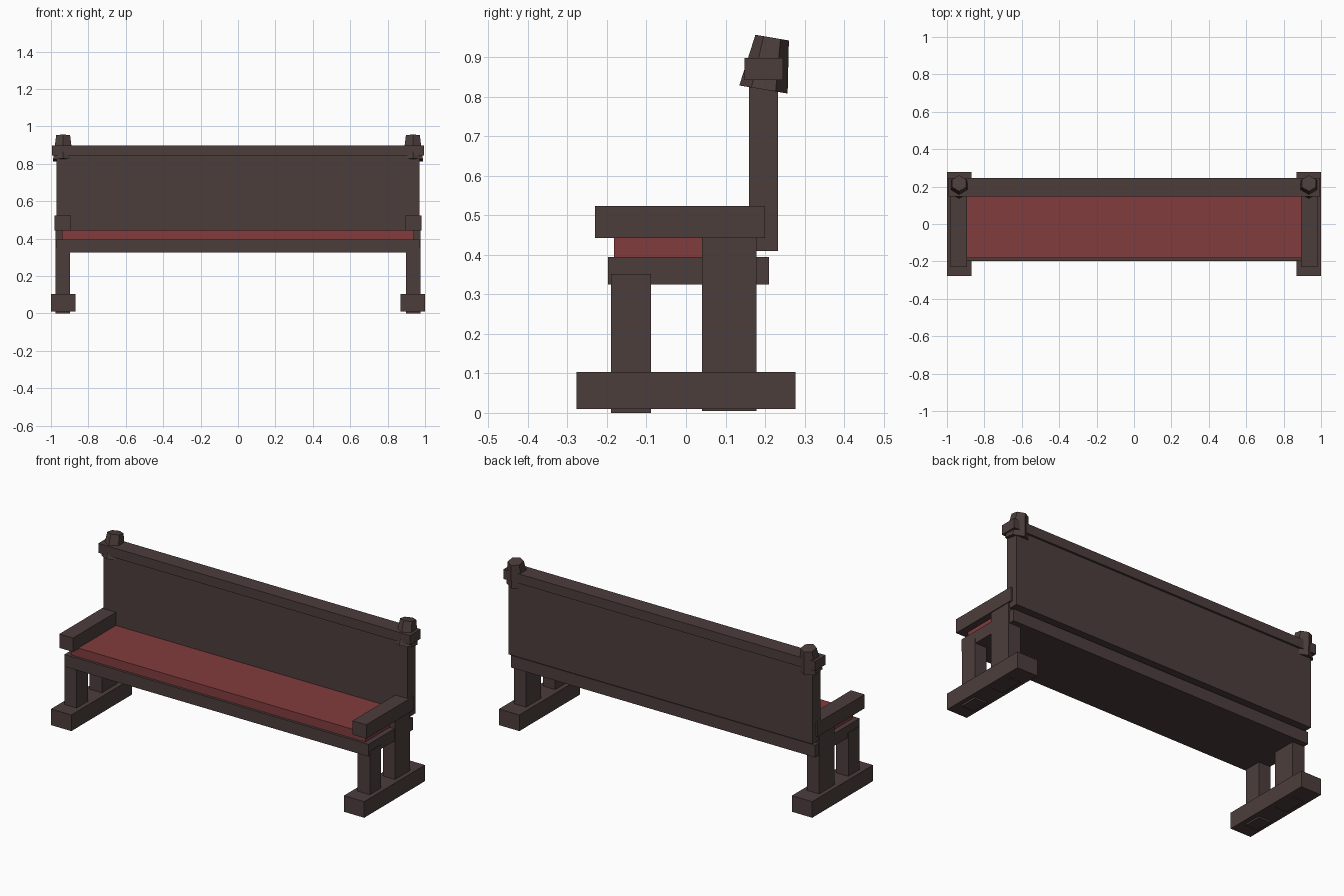
import bpy
import math

cube = bpy.data.objects.get("Cube")
if cube:
    bpy.data.objects.remove(cube, do_unlink=True)


def material(name, rgb):
    mat = bpy.data.materials.new(name)
    mat.use_nodes = True
    mat.diffuse_color = (*rgb, 1)
    mat.node_tree.nodes["Principled BSDF"].inputs["Base Color"].default_value = (*rgb, 1)
    return mat


wood = material("dark wood", (0.072, 0.048, 0.045))
fabric = material("red fabric", (0.225, 0.045, 0.048))


def box(name, xs, ys, zs, mat=wood):
    """Box spanning the given (low, high) ranges."""
    spans = (xs, ys, zs)
    bpy.ops.mesh.primitive_cube_add(size=1, location=[(a + b) / 2 for a, b in spans])
    ob = bpy.context.object
    ob.name = name
    ob.scale = [b - a for a, b in spans]
    bpy.ops.object.transform_apply(location=False, rotation=False, scale=True)
    ob.data.materials.append(mat)
    return ob


# Seat and backrest
box("seat_frame", (-0.971, 0.971), (-0.197, 0.21), (0.325, 0.395))
box("seat_cushion", (-0.94, 0.94), (-0.182, 0.17), (0.39, 0.447), fabric)
box("backrest", (-0.97, 0.97), (0.16, 0.233), (0.41, 0.86))
box("top_rail", (-0.995, 0.995), (0.148, 0.245), (0.843, 0.898))

# Matching end supports
for side, s in (("left", 1), ("right", -1)):
    def end(inner, outer):
        return sorted((s * inner, s * outer))

    box(side + "_foot", end(0.87, 1.0), (-0.277, 0.277), (0.01, 0.103))
    box(side + "_front_leg", end(0.897, 0.975), (-0.19, -0.088), (0, 0.352))
    box(side + "_back_leg", end(0.897, 0.975), (0.04, 0.178), (0.005, 0.46))
    box(side + "_armrest", end(0.892, 0.98), (-0.23, 0.2), (0.443, 0.523))

    # Tapered six-sided post cap, leaning back
    bpy.ops.mesh.primitive_cone_add(
        vertices=6, radius1=0.062, radius2=0.043, depth=0.133,
        location=(s * 0.935, 0.207, 0.884), rotation=(-math.radians(9.5), 0, 0))
    cap = bpy.context.object
    cap.name = side + "_post_cap"
    cap.data.materials.append(wood)
